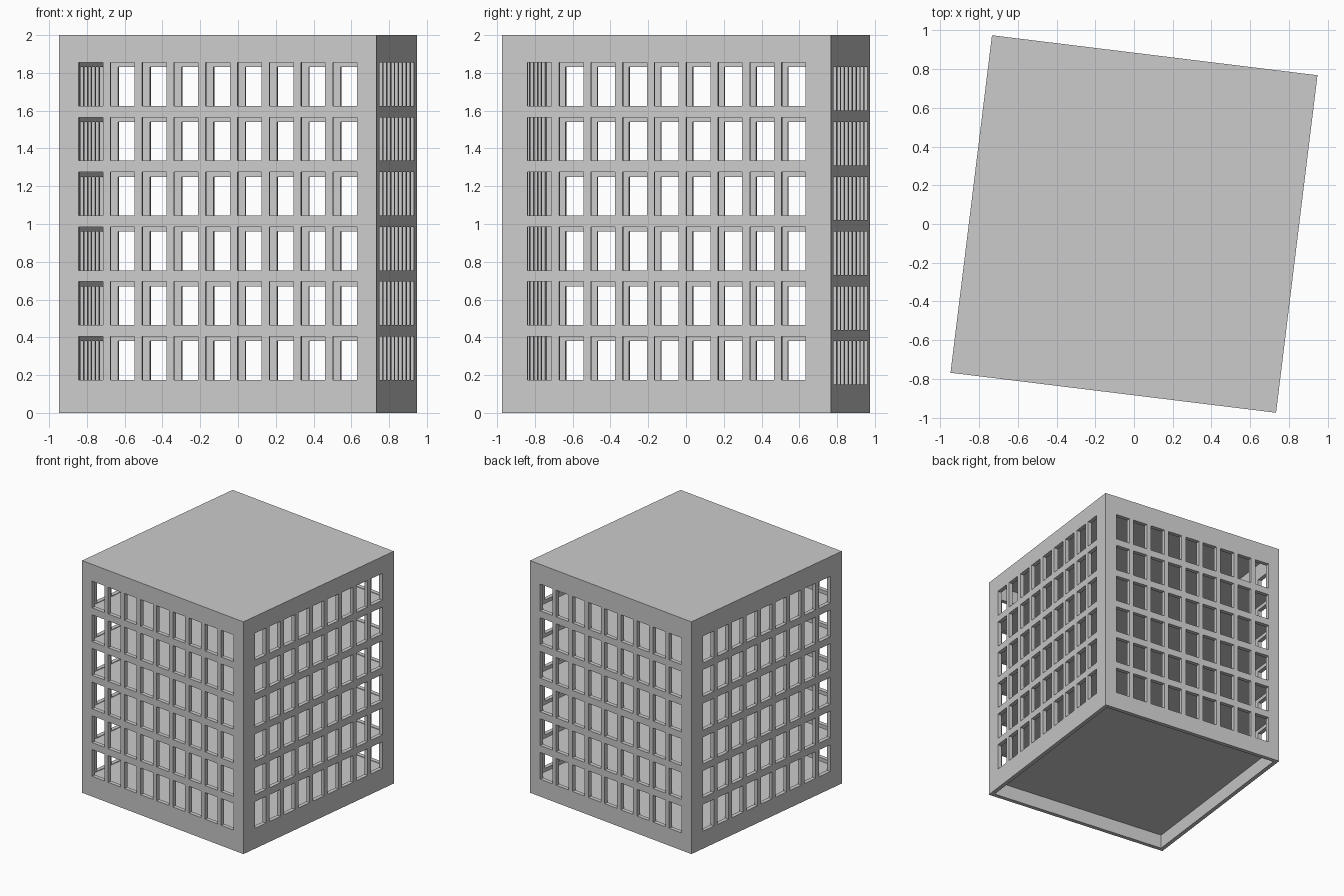
import bpy, bmesh, math
from mathutils import Matrix

if "Cube" in bpy.data.objects:
    bpy.data.objects.remove(bpy.data.objects["Cube"])

W, D, H, T = 1.693, 1.755, 2.0, 0.035      # plan size, height, wall thickness
COLS, ROWS = 9, 6
PITCH_X, WIN_W = 0.1695, 0.129
PITCH_Z, WIN_H = 0.29, 0.23
TURN = Matrix.Rotation(math.radians(-7), 4, 'Z')


def make(name, bm, matrix):
    mesh = bpy.data.meshes.new(name)
    bm.to_mesh(mesh)
    bm.free()
    ob = bpy.data.objects.new(name, mesh)
    bpy.context.collection.objects.link(ob)
    ob.matrix_world = matrix
    return ob


def wall(name, length, distance, quarter, sill):
    """Flat window grid facing -y, thickened inward, then turned into place."""
    xs = [-length / 2]
    for i in range(COLS):
        c = (i - (COLS - 1) / 2) * PITCH_X
        xs += [c - WIN_W / 2, c + WIN_W / 2]
    xs.append(length / 2)
    zs = [0]
    for j in range(ROWS):
        zs += [sill + j * PITCH_Z, sill + j * PITCH_Z + WIN_H]
    zs.append(H)
    bm = bmesh.new()
    grid = [[bm.verts.new((x, -distance, z)) for z in zs] for x in xs]
    for i in range(len(xs) - 1):
        for j in range(len(zs) - 1):
            if i % 2 and j % 2:
                continue                     # window opening
            bm.faces.new((grid[i][j], grid[i + 1][j],
                          grid[i + 1][j + 1], grid[i][j + 1]))
    ob = make(name, bm, TURN @ Matrix.Rotation(quarter * math.pi / 2, 4, 'Z'))
    mod = ob.modifiers.new("thickness", 'SOLIDIFY')
    mod.thickness = T
    mod.offset = -1


def slab(name, z0, z1):
    bm = bmesh.new()
    size = Matrix.Diagonal((W - 2 * T, D - 2 * T, z1 - z0, 1))
    bmesh.ops.create_cube(bm, size=1, matrix=size)
    make(name, bm, TURN @ Matrix.Translation((0, 0, (z0 + z1) / 2)))


# Window walls: front and right openings sit slightly higher
wall("front_wall", W, D / 2, 0, 0.175)
wall("right_wall", D - 2 * T, W / 2, 1, 0.175)
wall("back_wall", W, D / 2, 2, 0.15)
wall("left_wall", D - 2 * T, W / 2, 3, 0.15)

# Storey floors and roof
for k in range(ROWS):
    slab(f"floor_{k + 1}", 0.122 + k * PITCH_Z, 0.145 + k * PITCH_Z)
slab("roof", H - 0.03, H)
